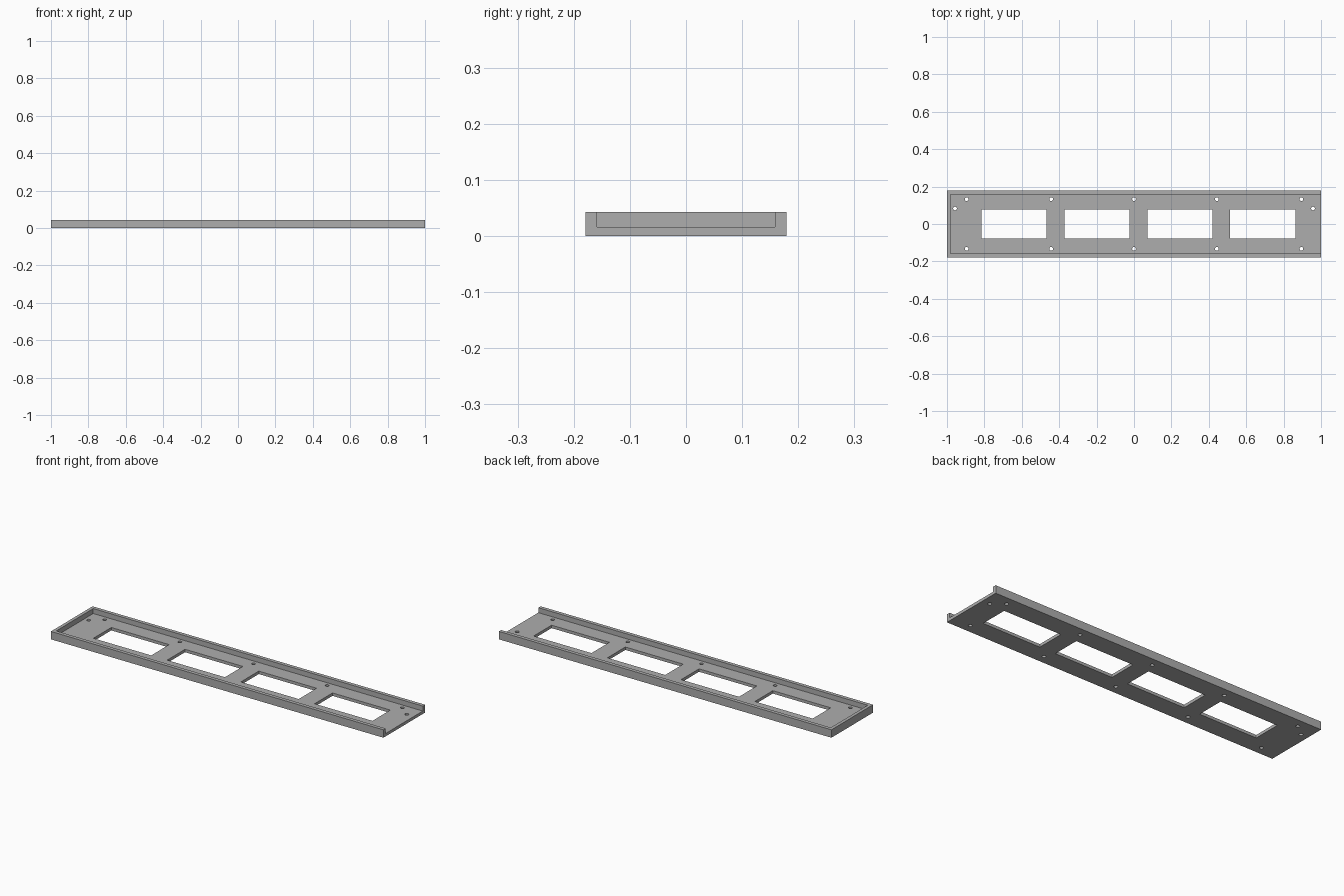
import bpy, math

if "Cube" in bpy.data.objects:
    bpy.data.objects.remove(bpy.data.objects["Cube"])

LENGTH, WIDTH, HEIGHT = 2.0, 0.358, 0.043
FLOOR, SIDE_WALL, END_WALL = 0.016, 0.02, 0.018

grey = bpy.data.materials.new("plain grey")
grey.diffuse_color = (0.42, 0.42, 0.42, 1)
grey.use_nodes = True
grey.node_tree.nodes["Principled BSDF"].inputs["Base Color"].default_value = grey.diffuse_color


def box(name, x0, x1, y0, y1, z0, z1):
    bpy.ops.mesh.primitive_cube_add(
        size=1, location=((x0 + x1) / 2, (y0 + y1) / 2, (z0 + z1) / 2))
    ob = bpy.context.object
    ob.name = name
    ob.scale = (x1 - x0, y1 - y0, z1 - z0)
    bpy.ops.object.transform_apply(location=True, rotation=False, scale=True)
    return ob


def cut(target, cutter):
    mod = target.modifiers.new("cut", 'BOOLEAN')
    mod.operation = 'DIFFERENCE'
    mod.solver = 'EXACT'
    mod.object = cutter
    bpy.context.view_layer.objects.active = target
    bpy.ops.object.modifier_apply(modifier=mod.name)
    bpy.data.objects.remove(cutter, do_unlink=True)


# Tray body
tray = box("tray", -LENGTH / 2, LENGTH / 2, -WIDTH / 2, WIDTH / 2, 0, HEIGHT)
tray.data.materials.append(grey)

# Shallow channel, open at the right end
inner = WIDTH / 2 - SIDE_WALL
cut(tray, box("channel_cutter", -LENGTH / 2 + END_WALL, 1.1, -inner, inner, FLOOR, 0.1))

# Four rectangular windows
for i in range(4):
    x = -0.642 + 0.4435 * i
    cut(tray, box("window_cutter", x - 0.174, x + 0.174, -0.077, 0.077, -0.1, 0.1))

# Screw holes: two rows of five, plus one near each end
holes = [(x, y) for x in (-0.895, -0.443, 0, 0.443, 0.895) for y in (-0.133, 0.133)]
holes += [(-0.957, 0.083), (0.957, 0.083)]
for x, y in holes:
    bpy.ops.mesh.primitive_cylinder_add(vertices=12, radius=0.01, depth=0.2, location=(x, y, 0))
    cut(tray, bpy.context.object)
